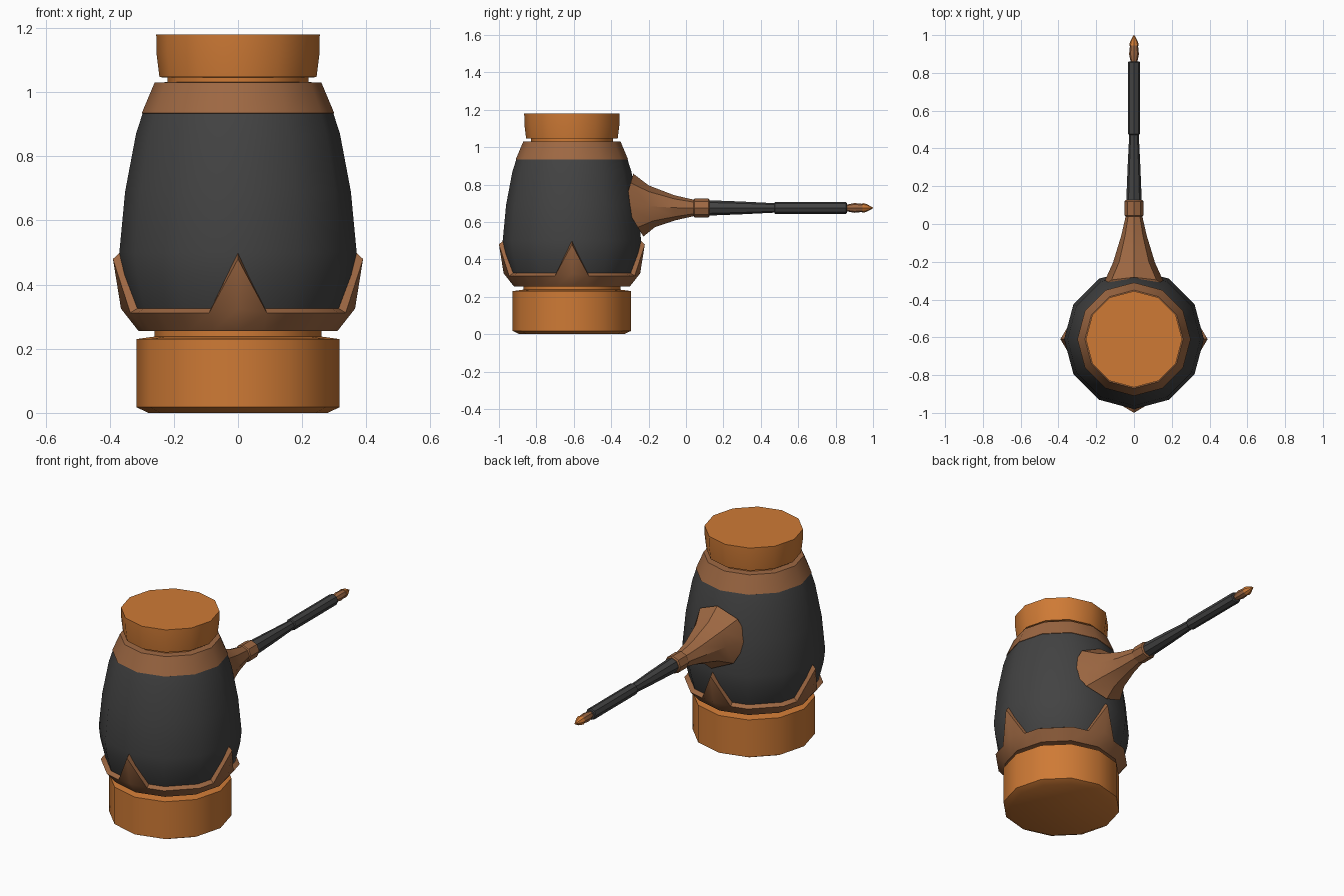
import bpy, bmesh, math
from mathutils import Vector

if "Cube" in bpy.data.objects:
    bpy.data.objects.remove(bpy.data.objects["Cube"])

CY = -0.61    # y of the head's upright axis
HZ = 0.675    # height of the handle axis


def material(name, rgb):
    m = bpy.data.materials.new(name)
    m.diffuse_color = (*rgb, 1)
    m.use_nodes = True
    m.node_tree.nodes["Principled BSDF"].inputs["Base Color"].default_value = m.diffuse_color
    return m


ORANGE = material("orange copper", (0.62, 0.195, 0.036))
BROWN = material("brown bronze", (0.34, 0.138, 0.055))
DARK = material("dark grey", (0.055, 0.055, 0.055))


def loft(name, rings, mat, closed=False, angle=35):
    """Skin a list of equal-length vertex rings; cap the ends unless closed."""
    bm = bmesh.new()
    rows = [[bm.verts.new(p) for p in r] for r in rings]
    n = len(rows[0])
    pairs = list(zip(rows, rows[1:]))
    if closed:
        pairs.append((rows[-1], rows[0]))
    for a, b in pairs:
        for i in range(n):
            j = (i + 1) % n
            bm.faces.new((a[i], a[j], b[j], b[i]))
    if not closed:
        bm.faces.new(rows[0][::-1])
        bm.faces.new(rows[-1])
    bmesh.ops.remove_doubles(bm, verts=bm.verts[:], dist=1e-5)
    bmesh.ops.recalc_face_normals(bm, faces=bm.faces[:])
    me = bpy.data.meshes.new(name)
    bm.to_mesh(me)
    bm.free()
    ob = bpy.data.objects.new(name, me)
    bpy.context.collection.objects.link(ob)
    me.materials.append(mat)
    bpy.ops.object.select_all(action='DESELECT')
    ob.select_set(True)
    bpy.context.view_layer.objects.active = ob
    bpy.ops.object.shade_smooth_by_angle(angle=math.radians(angle))
    return ob


def upright(name, profile, mat, n=12):
    """Lathe (radius, z) points about the head axis."""
    loft(name, [[(r * math.cos(2 * math.pi * i / n), CY + r * math.sin(2 * math.pi * i / n), z)
                 for i in range(n)] for r, z in profile], mat)


def along_handle(name, profile, mat, n=8):
    """Lathe (y, radius) points about the handle axis."""
    loft(name, [[(r * math.sin(2 * math.pi * i / n), y, HZ + r * math.cos(2 * math.pi * i / n))
                 for i in range(n)] for y, r in profile], mat)


# Head: base, barrel, collar, top cap
upright("base_striker", [(.28, 0), (.317, .018), (.317, .23), (.26, .238), (.26, .27)], ORANGE)
upright("barrel", [(.30, .258), (.335, .32), (.362, .43), (.37, .50), (.352, .69),
                   (.318, .87), (.297, .935)], DARK)
upright("upper_collar", [(.285, .928), (.30, .935), (.26, 1.03), (.20, 1.032)], BROWN)
upright("top_neck", [(.22, 1.02), (.22, 1.055)], ORANGE)
upright("top_striker", [(.21, 1.045), (.245, 1.047), (.254, 1.12), (.255, 1.18)], ORANGE)

# Pointed lower crown: 24 columns, a spike every 90 degrees
columns = []
for i in range(24):
    a = math.radians(15 * i)
    k = math.cos(math.radians(15)) if i % 2 else 1
    if i % 6 == 0:
        prof = [(.27, .255), (.31, .255), (.365, .325), (.39, .48), (.368, .50), (.32, .33)]
    else:
        prof = [(.27, .255), (.31, .255), (.36, .312), (.36, .312), (.336, .326), (.31, .30)]
    columns.append([(r * k * math.cos(a), CY + r * k * math.sin(a), z) for r, z in prof])
loft("lower_crown", [list(r) for r in zip(*columns)], BROWN, closed=True)

# Flared handle socket whose wide end wraps the barrel
socket = []
for y, r, zc, tilt, wrap in [(-.255, .168, .69, .027, .075), (-.182, .111, .684, .017, .022),
                             (-.06, .067, .676, .004, 0), (.05, .042, HZ, 0, 0)]:
    ring = []
    for i in range(8):
        s, c = math.sin(math.pi * i / 4), math.cos(math.pi * i / 4)
        ring.append((r * s, y - tilt * c - wrap * (1 - abs(c)), zc + r * c))
    socket.append(ring)
loft("handle_socket", socket, BROWN)

# Handle parts
along_handle("handle_ring", [(.04, .044), (.045, .05), (.12, .05), (.126, .044)], BROWN)
along_handle("handle_shaft", [(.12, .041), (.30, .034), (.48, .025)], DARK)
along_handle("handle_grip", [(.472, .027), (.477, .032), (.855, .032), (.86, .027)], DARK)
along_handle("pommel", [(.855, .017), (.90, .026), (.95, .021)], BROWN)
along_handle("pommel_tip", [(.945, .026), (.965, .021), (1.0, .002)], ORANGE)
